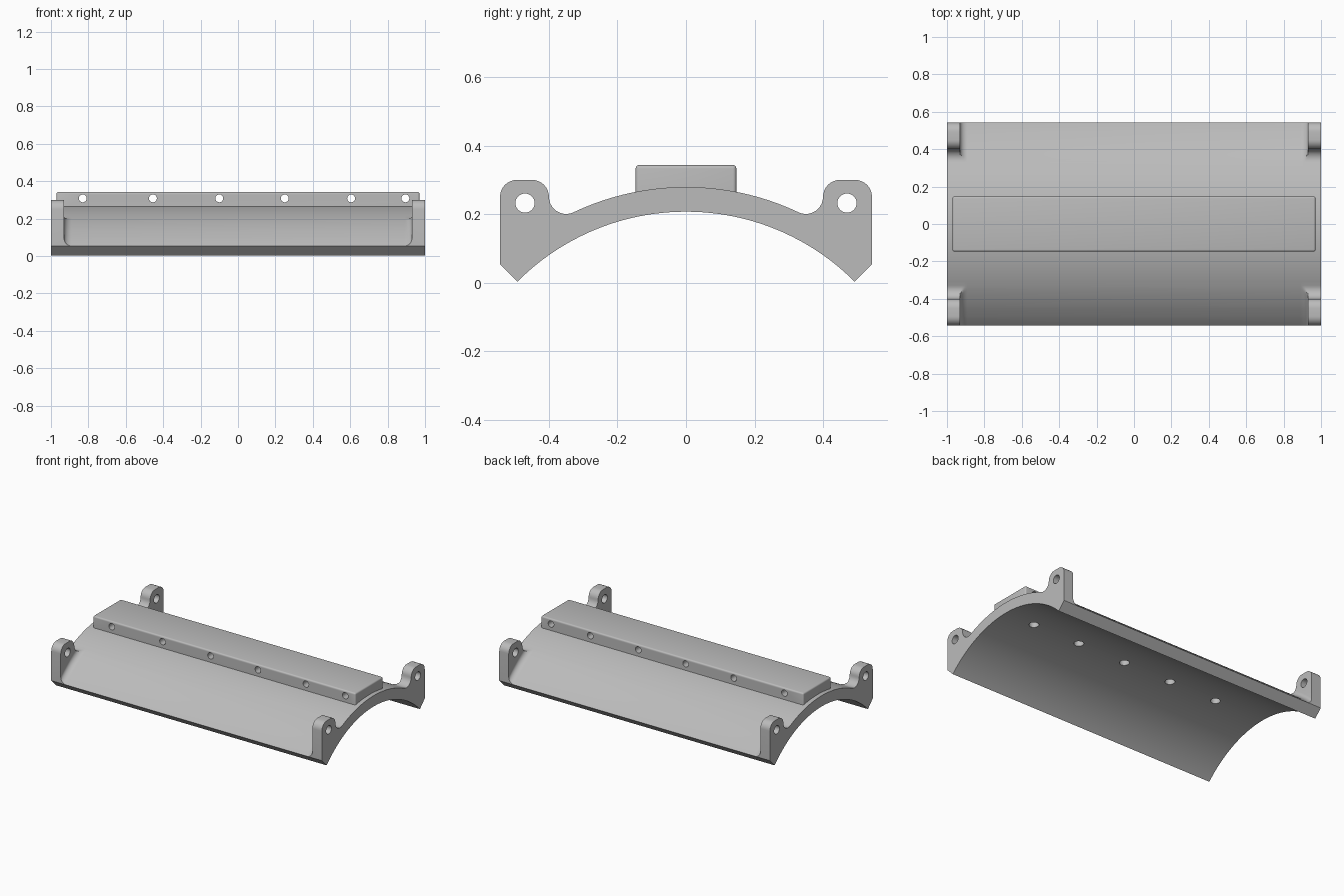
import bpy, bmesh
from math import sin, cos, pi, sqrt, radians, atan2
from mathutils import Matrix

if "Cube" in bpy.data.objects:
    bpy.data.objects.remove(bpy.data.objects["Cube"], do_unlink=True)

grey = bpy.data.materials.new("plain grey")
grey.use_nodes = True
grey.diffuse_color = (0.5, 0.5, 0.5, 1)
grey.node_tree.nodes["Principled BSDF"].inputs["Base Color"].default_value = (0.5, 0.5, 0.5, 1)

AXIS_Z, R_IN, R_OUT = -0.488, 0.695, 0.767   # shared arc centre and radii
EDGE_Y, LUG_TOP, ROUND = 0.543, 0.30, 0.05   # lug outer face, top, corner radius
LUG_IN, LUG_Y, FILLET = 0.93, 0.40, 0.04     # lug inner face, inner side, root fillet


def make(name, bm):
    mesh = bpy.data.meshes.new(name)
    bmesh.ops.recalc_face_normals(bm, faces=bm.faces)
    bm.to_mesh(mesh)
    bm.free()
    mesh.materials.append(grey)
    ob = bpy.data.objects.new(name, mesh)
    bpy.context.collection.objects.link(ob)
    return ob


def arc(cy, cz, r, start, end, n):
    return [(cy + r * cos(radians(start + (end - start) * i / n)),
             cz + r * sin(radians(start + (end - start) * i / n))) for i in range(n + 1)]


def outer_z(y):
    return AXIS_Z + sqrt(R_OUT ** 2 - y * y)


# Lug outline: hollow root, two rounded top corners, straight outer face
root_y = LUG_Y - ROUND
root_z = AXIS_Z + sqrt((R_OUT + ROUND) ** 2 - root_y ** 2)
root_angle = -180 + atan2(root_z - AXIS_Z, root_y) * 180 / pi
lug = arc(root_y, root_z, ROUND, root_angle, 0, 10)
lug += arc(LUG_Y + ROUND, LUG_TOP - ROUND, ROUND, 180, 90, 8)[1:]
lug += arc(EDGE_Y - ROUND, LUG_TOP - ROUND, ROUND, 90, 0, 8)
crown = [(lug[0][0] * i / 16, outer_z(lug[0][0] * i / 16)) for i in range(16)]
tip = (EDGE_Y, outer_z(EDGE_Y))
end_angle = atan2(tip[1] - AXIS_Z, tip[0]) * 180 / pi
inner = arc(0, AXIS_Z, R_IN, end_angle, 180 - end_angle, 48)


def section(height):
    """Closed cross-section; height limits how far the lug rises above the shell."""
    side = crown + [(y, min(z, outer_z(y) + height)) for y, z in lug] + [tip]
    return [(-y, z) for y, z in side[:0:-1]] + side + inner


# Arched shell with four lugs, lofted along x
half = [(1.0, 1.0), (LUG_IN, 1.0)]
for i in range(9):
    a = pi / 2 * i / 8
    half.append((LUG_IN - FILLET * (1 - cos(a)), FILLET * (1 - sin(a))))
stations = half + [(-x, h) for x, h in reversed(half)]
bm = bmesh.new()
rings = [[bm.verts.new((x, y, z)) for y, z in section(h)] for x, h in stations]
for a, b in zip(rings, rings[1:]):
    for i in range(len(a)):
        j = (i + 1) % len(a)
        bm.faces.new((a[i], a[j], b[j], b[i]))
bm.faces.new(rings[0])
bm.faces.new(rings[-1])
bmesh.ops.remove_doubles(bm, verts=bm.verts, dist=0.00005)
bmesh.ops.dissolve_degenerate(bm, edges=bm.edges, dist=0.00005)
shell = make("arched_shell", bm)

# Mounting bar along the crown
bm = bmesh.new()
bmesh.ops.create_cube(bm, size=1, matrix=Matrix.Translation((0, 0, 0.294)) @
                      Matrix.Diagonal((1.94, 0.294, 0.098, 1)))
edges = [e for e in bm.edges if max(v.co.z for v in e.verts) > 0.3]
bmesh.ops.bevel(bm, geom=edges, offset=0.01, segments=4, profile=0.5, affect='EDGES')
bar = make("mounting_bar", bm)


def drill(name, axis, radius, depth, centres):
    """One hidden cutter holding a row of cylinders."""
    turn = {'X': Matrix.Rotation(pi / 2, 4, 'Y'), 'Y': Matrix.Rotation(pi / 2, 4, 'X'),
            'Z': Matrix.Identity(4)}[axis]
    bm = bmesh.new()
    for c in centres:
        bmesh.ops.create_cone(bm, cap_ends=True, segments=32, radius1=radius, radius2=radius,
                              depth=depth, matrix=Matrix.Translation(c) @ turn)
    ob = make(name, bm)
    ob.hide_render = True
    ob.hide_set(True)
    return ob


cross_x = [-0.83, -0.455, -0.10, 0.25, 0.605, 0.895]
under_x = [-0.635, -0.28, 0.075, 0.43, 0.78]
lug_drill = drill("lug_hole_cutter", 'X', 0.028, 0.2,
                  [(sx * 0.97, sy * 0.47, 0.232) for sx in (-1, 1) for sy in (-1, 1)])
cross_drill = drill("cross_hole_cutter", 'Y', 0.021, 0.5, [(x, 0, 0.308) for x in cross_x])
under_drill = drill("underside_hole_cutter", 'Z', 0.03, 0.15, [(x, 0, 0.225) for x in under_x])

for ob, cutters in ((shell, (lug_drill, under_drill)), (bar, (cross_drill, under_drill))):
    bpy.ops.object.select_all(action='DESELECT')
    bpy.context.view_layer.objects.active = ob
    ob.select_set(True)
    for cutter in cutters:
        mod = ob.modifiers.new(cutter.name, 'BOOLEAN')
        mod.operation, mod.solver, mod.object = 'DIFFERENCE', 'EXACT', cutter
        bpy.ops.object.modifier_apply(modifier=mod.name)
    bpy.ops.object.shade_smooth_by_angle(angle=radians(30))
